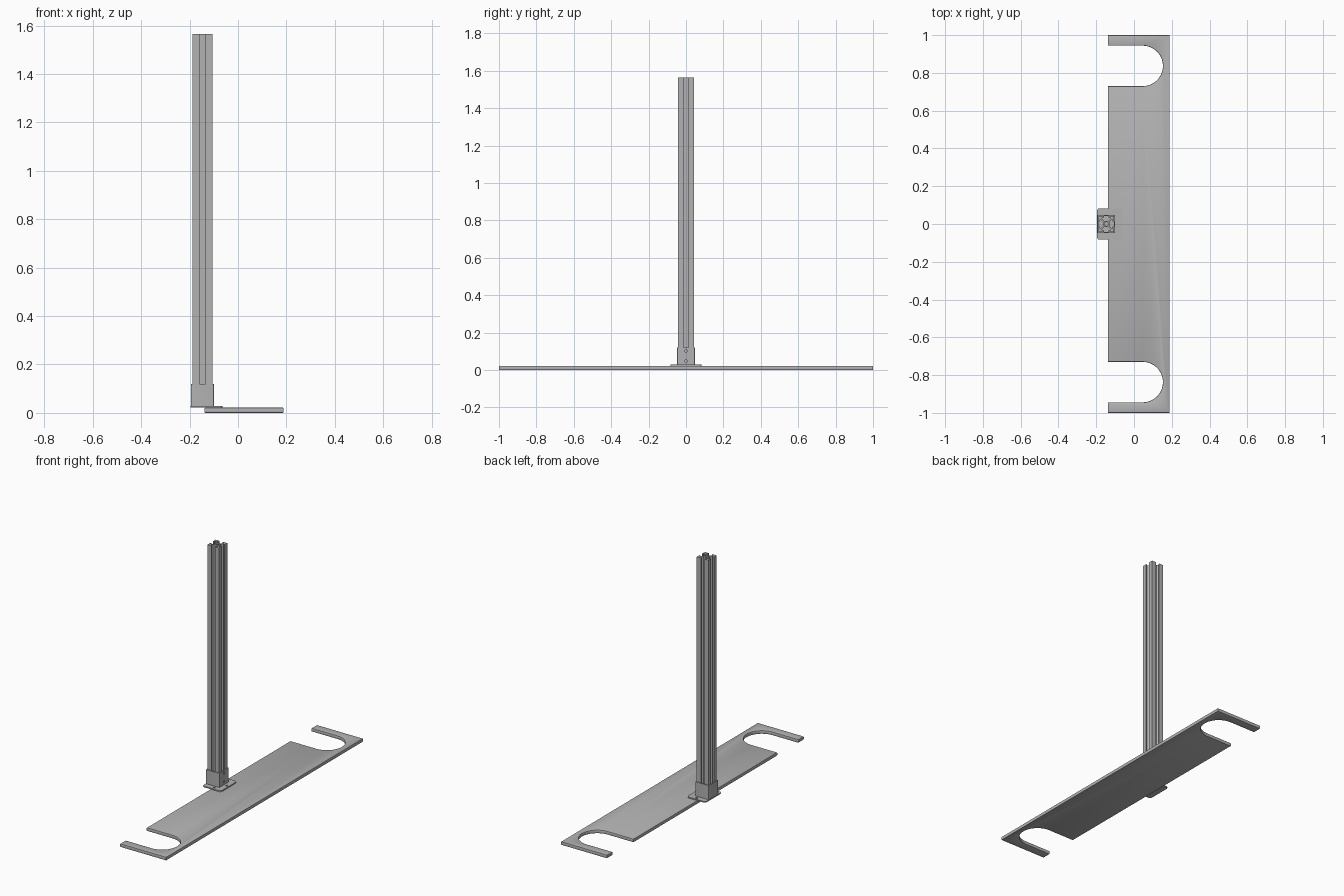
import bpy, bmesh, math
from mathutils import Vector

cube = bpy.data.objects.get("Cube")
if cube:
    bpy.data.objects.remove(cube, do_unlink=True)

grey = bpy.data.materials.new("plain grey")
grey.use_nodes = True
GREY = (0.45, 0.45, 0.45, 1)
grey.diffuse_color = GREY
grey.node_tree.nodes["Principled BSDF"].inputs["Base Color"].default_value = GREY


def arc(cx, cy, r, a0, a1, n):
    steps = [math.radians(a0 + (a1 - a0) * i / n) for i in range(n + 1)]
    return [(cx + r * math.cos(a), cy + r * math.sin(a)) for a in steps]


def circle(cx, cy, r, n=24):
    return arc(cx, cy, r, 0, 360, n)[:-1]


def rounded_rect(x0, x1, y0, y1, r):
    corners = ((x1, y1, -1, -1), (x0, y1, 1, -1), (x0, y0, 1, 1), (x1, y0, -1, 1))
    pts = []
    for i, (x, y, sx, sy) in enumerate(corners):
        pts += arc(x + sx * r, y + sy * r, r, 90 * i, 90 * i + 90, 5)
    return pts


def extrude(name, loops, z0, z1, bevel=0):
    """Fill the outline (later loops are holes) and extrude it upwards."""
    curve = bpy.data.curves.new(name, "CURVE")
    curve.dimensions = "2D"
    curve.fill_mode = "BOTH"
    curve.extrude = (z1 - z0) / 2 - bevel
    curve.bevel_depth = bevel
    curve.offset = -bevel
    curve.bevel_resolution = 1
    for loop in loops:
        spline = curve.splines.new("POLY")
        spline.points.add(len(loop) - 1)
        for p, (x, y) in zip(spline.points, loop):
            p.co = (x, y, 0, 1)
        spline.use_cyclic_u = True
    temp = bpy.data.objects.new(name + " outline", curve)
    bpy.context.collection.objects.link(temp)
    bpy.context.view_layer.update()
    evaluated = temp.evaluated_get(bpy.context.evaluated_depsgraph_get())
    mesh = bpy.data.meshes.new_from_object(evaluated)
    bpy.data.objects.remove(temp, do_unlink=True)

    bm = bmesh.new()
    bm.from_mesh(mesh)
    bmesh.ops.remove_doubles(bm, verts=bm.verts, dist=0.00005)
    bmesh.ops.recalc_face_normals(bm, faces=bm.faces)
    bmesh.ops.translate(bm, verts=bm.verts, vec=Vector((0, 0, (z0 + z1) / 2)))
    bm.to_mesh(mesh)
    bm.free()
    mesh.materials.clear()
    mesh.materials.append(grey)
    obj = bpy.data.objects.new(name, mesh)
    bpy.context.collection.objects.link(obj)
    bpy.ops.object.select_all(action="DESELECT")
    obj.select_set(True)
    bpy.context.view_layer.objects.active = obj
    bpy.ops.object.shade_smooth_by_angle(angle=math.radians(30))
    return obj


# Base plate with an open round-ended slot near each end
LEFT, RIGHT = -0.138, 0.189
slot_y, slot_r, slot_x = 0.837, 0.107, 0.046
upper = [(LEFT, slot_y - slot_r)]
upper += arc(slot_x, slot_y, slot_r, -90, 90, 28)
upper += [(LEFT, slot_y + slot_r), (LEFT, 1), (RIGHT, 1)]
lower = [(x, -y) for x, y in reversed(upper)]
extrude("base_plate", [upper + lower], 0, 0.022, bevel=0.004)

# Mounting flange with screw holes
PX, HALF = -0.147, 0.0415
flange_holes = [circle(-0.08, 0, 0.007), circle(-0.122, 0.066, 0.007),
                circle(-0.122, -0.066, 0.007)]
extrude("mounting_flange",
        [rounded_rect(-0.196, -0.064, -0.083, 0.083, 0.014)] + flange_holes,
        0.022, 0.029)

# Square socket around the foot of the post
outer, inner = HALF + 0.006, HALF + 0.0005
socket = extrude("post_socket",
                 [rounded_rect(PX - s, PX + s, -s, s, 0.002) for s in (outer, inner)],
                 0.029, 0.12)

# Two screw holes through the socket's inner wall
for i, z in enumerate((0.048, 0.102)):
    bpy.ops.mesh.primitive_cylinder_add(vertices=20, radius=0.007, depth=0.03,
                                        location=(PX + outer, 0, z),
                                        rotation=(0, math.pi / 2, 0))
    cutter = bpy.context.object
    cutter.name = f"screw_hole_cutter_{i + 1}"
    cutter.hide_render = True
    cutter.hide_set(True)
    cutter.display_type = "WIRE"
    cutter.data.materials.append(grey)
    cut = socket.modifiers.new("screw hole", "BOOLEAN")
    cut.operation = "DIFFERENCE"
    cut.object = cutter

# Slotted post: one side of the section repeated four times
u = HALF / 10
side = [(10, -10), (10, -3.1), (8.2, -3.1), (8.2, -5.6), (6.8, -5.6), (4, -2.9),
        (4, 2.9), (6.8, 5.6), (8.2, 5.6), (8.2, 3.1), (10, 3.1)]
section = []
for k in range(4):
    c, s = ((1, 0), (0, 1), (-1, 0), (0, -1))[k]
    section += [(PX + u * (x * c - y * s), u * (x * s + y * c)) for x, y in side]
extrude("slotted_post", [section, circle(PX, 0, 0.0105)], 0.029, 1.565)
